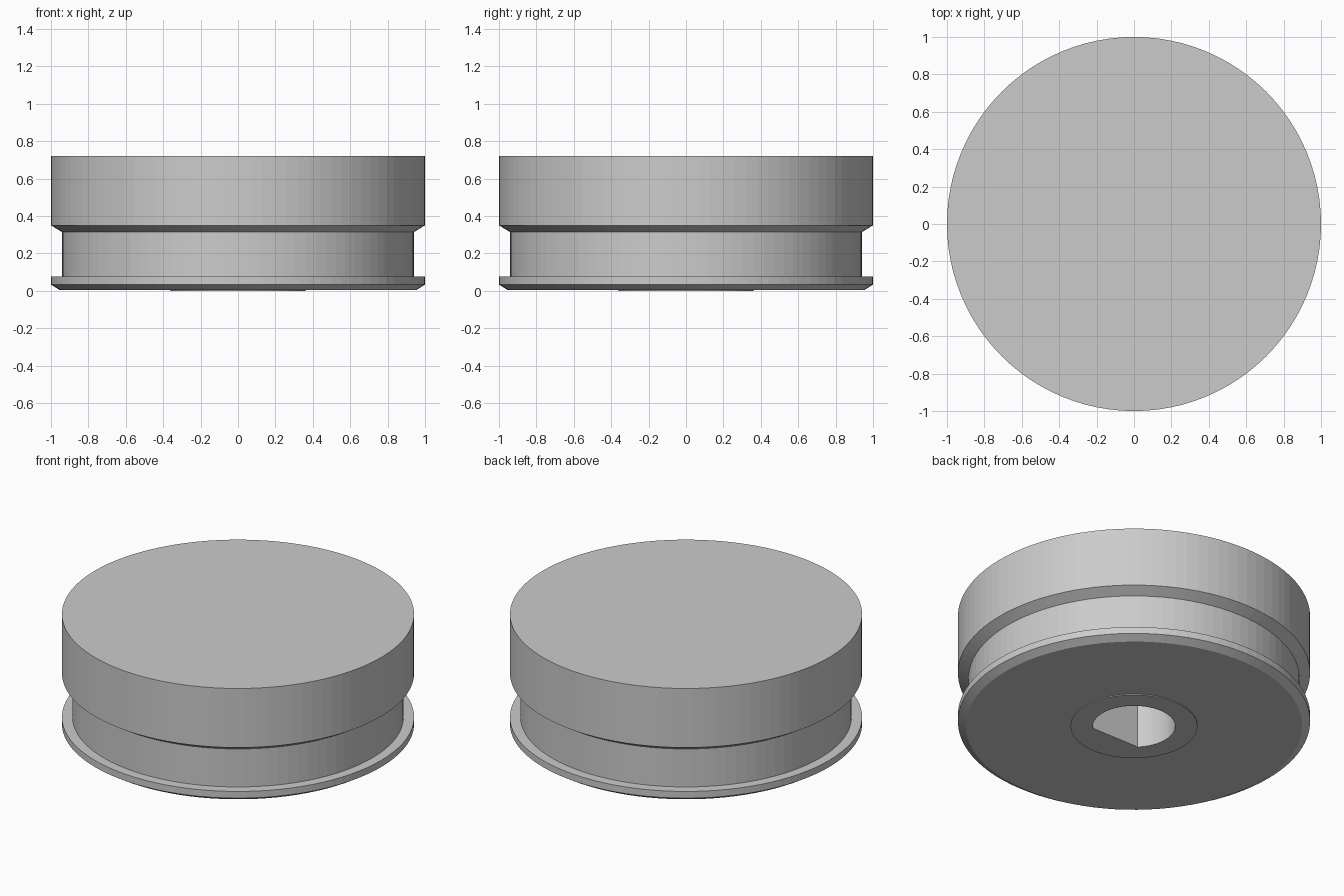
import bpy, bmesh, math

cube = bpy.data.objects.get("Cube")
if cube:
    bpy.data.objects.remove(cube, do_unlink=True)

SIDES = 96


def material(name, rgb):
    m = bpy.data.materials.new(name)
    m.use_nodes = True
    colour = (*rgb, 1.0)
    m.diffuse_color = colour
    m.node_tree.nodes["Principled BSDF"].inputs["Base Color"].default_value = colour
    return m


def make_object(name, bm, mat):
    bmesh.ops.recalc_face_normals(bm, faces=bm.faces[:])
    mesh = bpy.data.meshes.new(name)
    bm.to_mesh(mesh)
    bm.free()
    mesh.materials.append(mat)
    obj = bpy.data.objects.new(name, mesh)
    bpy.context.collection.objects.link(obj)
    return obj


def lathe(name, profile, mat):
    """Stack rings of (radius, z) and cap both ends."""
    bm = bmesh.new()
    rings = []
    for r, z in profile:
        angles = [math.tau * i / SIDES for i in range(SIDES)]
        rings.append([bm.verts.new((r * math.cos(a), r * math.sin(a), z)) for a in angles])
    for low, high in zip(rings, rings[1:]):
        for i in range(SIDES):
            j = (i + 1) % SIDES
            bm.faces.new((low[i], low[j], high[j], high[i]))
    bm.faces.new(rings[0])
    bm.faces.new(rings[-1])
    return make_object(name, bm, mat)


def d_prism(name, radius, flat, z0, z1, mat):
    """Round prism with one flat on its front side."""
    bm = bmesh.new()
    start = -math.asin(flat / radius)
    sweep = math.pi - 2 * start
    steps = 48
    outline = []
    for i in range(steps + 1):
        a = start + sweep * i / steps
        outline.append(bm.verts.new((radius * math.cos(a), radius * math.sin(a), z0)))
    base = bm.faces.new(outline)
    top = bmesh.ops.extrude_face_region(bm, geom=[base])["geom"]
    verts = [v for v in top if isinstance(v, bmesh.types.BMVert)]
    bmesh.ops.translate(bm, verts=verts, vec=(0, 0, z1 - z0))
    return make_object(name, bm, mat)


grey = material("light grey", (0.6, 0.6, 0.6))

# Knob body: raised hub underneath, chamfered flange, groove and thick cap
knob = lathe("knob_body", [
    (0.36, 0.0), (0.36, 0.005), (0.955, 0.005), (1.0, 0.033), (1.0, 0.075),
    (0.94, 0.075), (0.94, 0.313), (1.0, 0.35), (1.0, 0.72),
], grey)

# D-shaped shaft socket cut up into the underside
cutter = d_prism("socket_cutter", 0.234, 0.165, -0.1, 0.5, grey)
cutter.hide_render = True
cut = knob.modifiers.new("socket", "BOOLEAN")
cut.operation = "DIFFERENCE"
cut.solver = "EXACT"
cut.object = cutter
bpy.context.view_layer.objects.active = knob
knob.select_set(True)
bpy.ops.object.modifier_apply(modifier=cut.name)
bpy.data.objects.remove(cutter, do_unlink=True)
